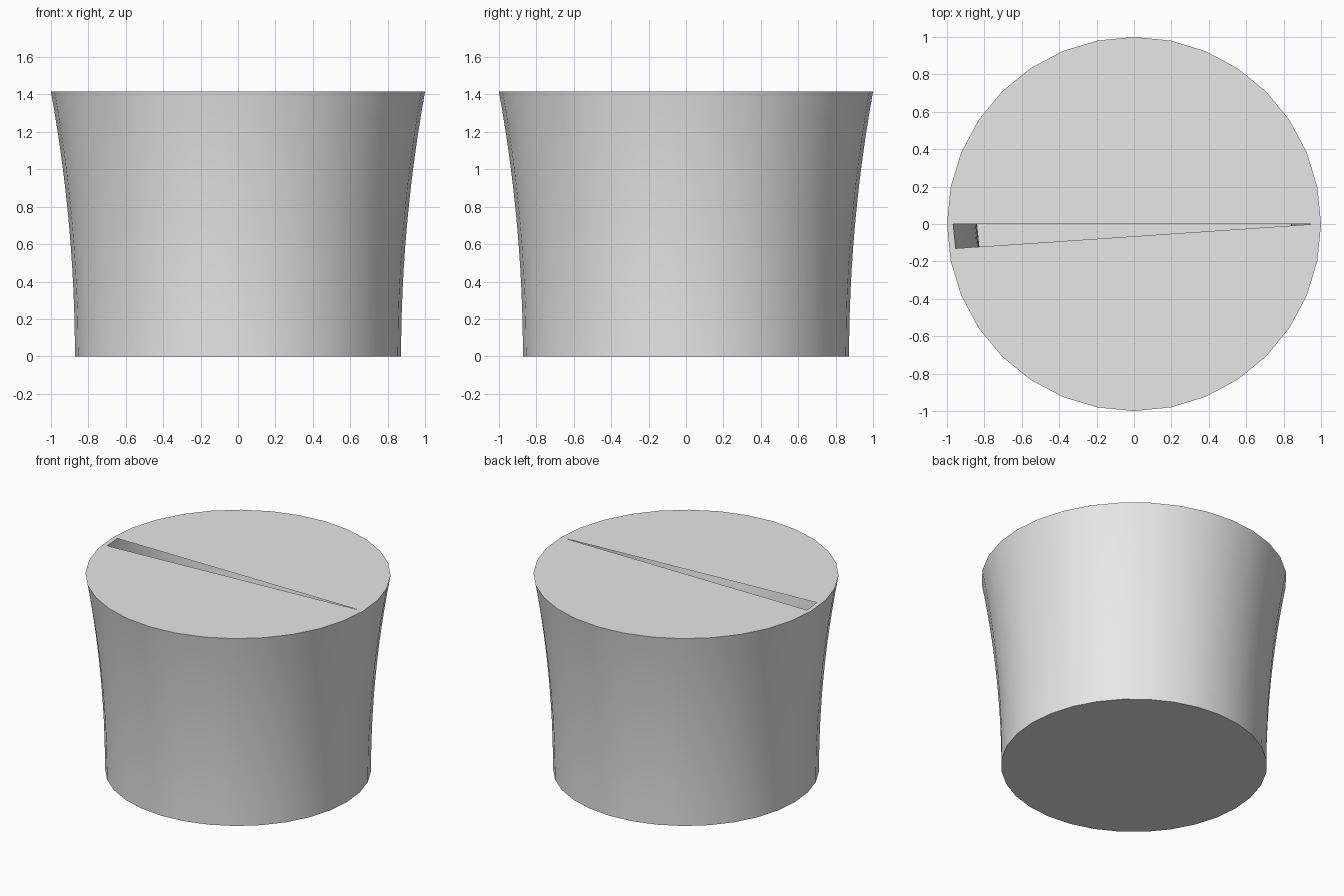
import bpy
import bmesh
from math import cos, sin, pi

cube = bpy.data.objects.get("Cube")
if cube:
    bpy.data.objects.remove(cube, do_unlink=True)

SIDES = 32
HEIGHT = 1.415
WALL = 0.033
STEPS = 12


def material(name, rgb):
    mat = bpy.data.materials.new(name)
    mat.use_nodes = True
    colour = (*rgb, 1.0)
    mat.diffuse_color = colour
    mat.node_tree.nodes["Principled BSDF"].inputs["Base Color"].default_value = colour
    return mat


def radius(z):
    """Flared outer radius: upright at the base, widening towards the rim."""
    return 0.872 + 0.128 * (z / HEIGHT) ** 2


def ring(bm, r, z):
    angles = [2 * pi * i / SIDES for i in range(SIDES)]
    return [bm.verts.new((r * cos(a), r * sin(a), z)) for a in angles]


def bridge(bm, lower, upper, smooth):
    for i in range(SIDES):
        j = (i + 1) % SIDES
        face = bm.faces.new((lower[i], lower[j], upper[j], upper[i]))
        face.smooth = smooth


bm = bmesh.new()

# Outer wall
levels = [HEIGHT * i / STEPS for i in range(STEPS + 1)]
outer = [ring(bm, radius(z), z) for z in levels]
for low, high in zip(outer, outer[1:]):
    bridge(bm, low, high, True)

# Inner wall, running down to the inside floor
inner_levels = [HEIGHT] + [max(z, WALL) for z in reversed(levels[:-1])]
inner = [ring(bm, radius(z) - WALL, z) for z in inner_levels]
for high, low in zip(inner, inner[1:]):
    bridge(bm, high, low, True)

# Rim, inside floor and underside
rim = inner[0]
bridge(bm, outer[-1], rim, False)
bm.faces.new(inner[-1])
bm.faces.new(list(reversed(outer[0])))

# Flat lid in two halves, leaving a long tapering slit between them
half = SIDES // 2
edge = bm.edges.get((rim[half], rim[half + 1]))
_, corner = bmesh.utils.edge_split(edge, rim[half], 0.69)
bm.faces.new(rim[:half + 1])
bm.faces.new([corner] + rim[half + 1:] + [rim[0]])

mesh = bpy.data.meshes.new("flared_cup")
bm.to_mesh(mesh)
bm.free()
mesh.materials.append(material("light_grey", (0.8, 0.8, 0.8)))
cup = bpy.data.objects.new("flared_cup", mesh)
bpy.context.collection.objects.link(cup)
